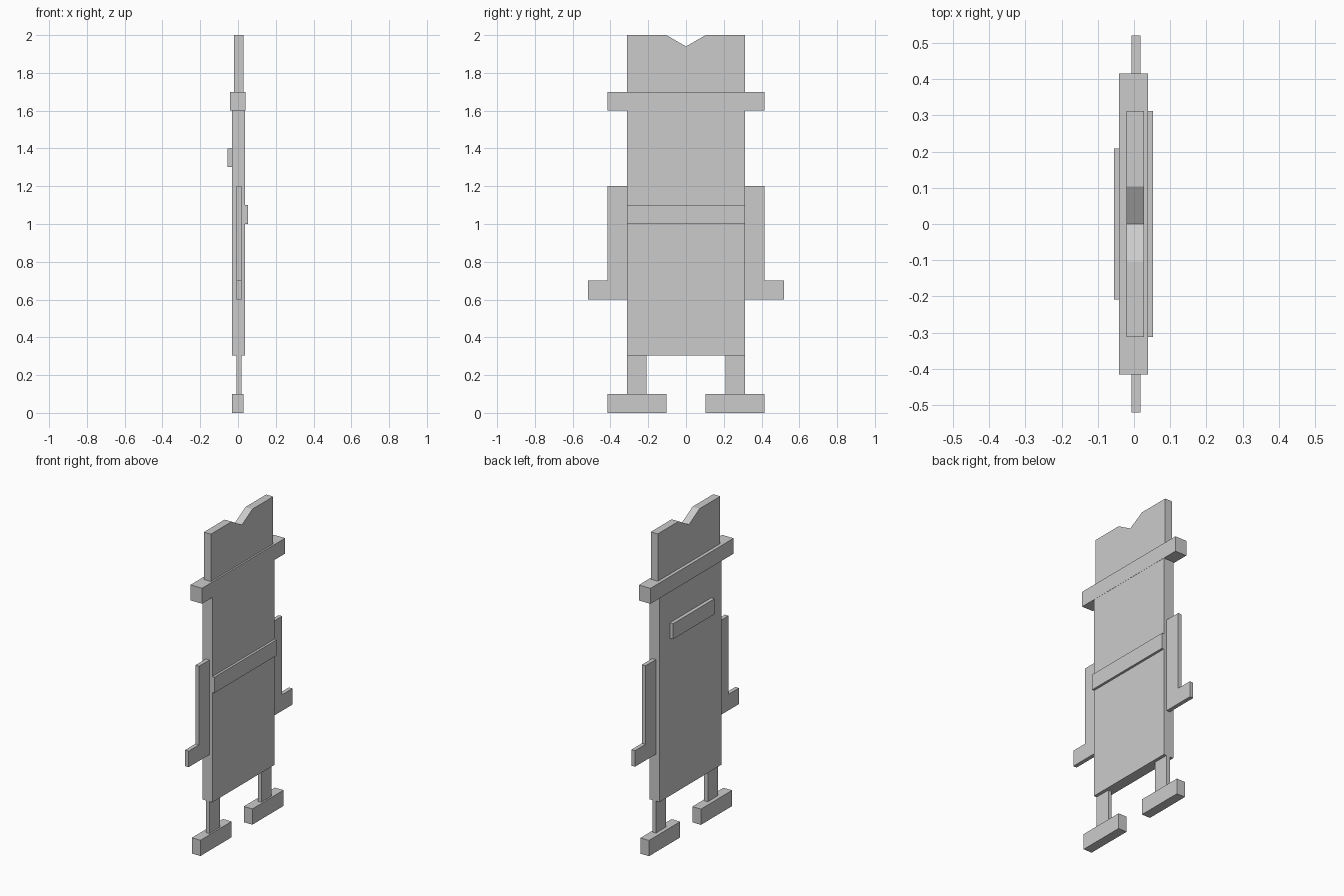
import bpy
import bmesh

if "Cube" in bpy.data.objects:
    bpy.data.objects.remove(bpy.data.objects["Cube"])


def slab(name, profile, x0, x1, mirror=False):
    """Extrude a (y, z) outline from x0 to x1, optionally mirrored across y."""
    bm = bmesh.new()
    face = bm.faces.new([bm.verts.new((x0, y, z)) for y, z in profile])
    ext = bmesh.ops.extrude_face_region(bm, geom=[face])
    verts = [g for g in ext["geom"] if isinstance(g, bmesh.types.BMVert)]
    bmesh.ops.translate(bm, verts=verts, vec=(x1 - x0, 0, 0))
    bmesh.ops.recalc_face_normals(bm, faces=bm.faces)
    mesh = bpy.data.meshes.new(name)
    bm.to_mesh(mesh)
    bm.free()
    obj = bpy.data.objects.new(name, mesh)
    bpy.context.collection.objects.link(obj)
    if mirror:
        mod = obj.modifiers.new("Mirror", 'MIRROR')
        mod.use_axis = (False, True, False)
        mod.use_clip = False
        mod.use_mirror_merge = False
    return obj


def rect(y0, y1, z0, z1):
    return [(y0, z0), (y1, z0), (y1, z1), (y0, z1)]


U = 0.104  # width step shared by all parts

# Feet and legs
slab("feet", rect(U, 4 * U, 0, 0.1), -0.032, 0.028, mirror=True)
slab("legs", rect(2 * U, 3 * U, 0.1, 0.303), -0.007, 0.018, mirror=True)

# Body slab with belt on +x and face plate on -x
slab("body", rect(-3 * U, 3 * U, 0.303, 1.602), -0.032, 0.038)
slab("belt", rect(-3 * U, 3 * U, 1.0, 1.1), 0.038, 0.053)
slab("back_plate", rect(-2 * U, 2 * U, 1.302, 1.4), -0.055, -0.032)

# L-shaped arms with hands pointing outwards
slab("arms", [(3 * U, 0.6), (5 * U, 0.6), (5 * U, 0.702), (4 * U, 0.702),
              (4 * U, 1.2), (3 * U, 1.2)], -0.007, 0.018, mirror=True)

# Hat brim and notched crown
slab("hat_brim", rect(-4 * U, 4 * U, 1.602, 1.7), -0.042, 0.039)
slab("hat_crown", [(-3 * U, 1.7), (3 * U, 1.7), (3 * U, 2.0), (U, 2.0),
                   (0, 1.94), (-U, 2.0), (-3 * U, 2.0)], -0.021, 0.028)
